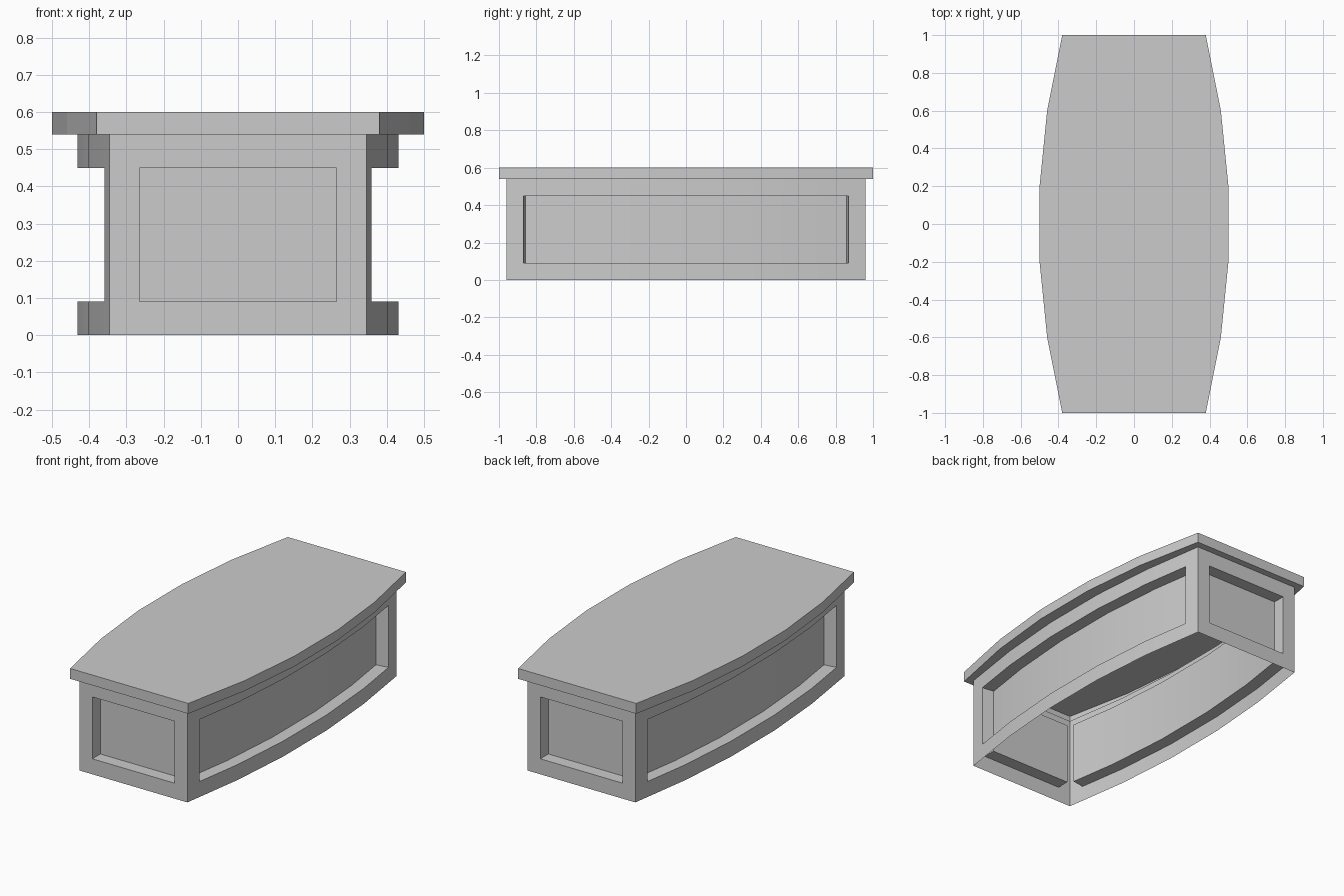
import bpy, bmesh
from mathutils import Vector

if "Cube" in bpy.data.objects:
    bpy.data.objects.remove(bpy.data.objects["Cube"])

LID_Z, TOP_Z = 0.54, 0.60
REC_LO, REC_HI, DEPTH = 0.09, 0.45, 0.074

# Half profiles: (x, y) along one bowed side, widest in the middle
LID_HALF = [(0.38, 1.0), (0.46, 0.6), (0.5, 0.2)]
BODY_HALF = [(0.346, 0.96), (0.403, 0.58), (0.432, 0.2)]


def outline(half):
    """Mirror a quarter profile into a full counter-clockwise outline."""
    right = [(x, -y) for x, y in half] + half[::-1]
    return [Vector(p) for p in right + [(-x, -y) for x, y in right]]


def finish(bm, name, smooth):
    bmesh.ops.remove_doubles(bm, verts=bm.verts, dist=1e-5)
    mesh = bpy.data.meshes.new(name)
    bm.to_mesh(mesh)
    bm.free()
    obj = bpy.data.objects.new(name, mesh)
    bpy.context.collection.objects.link(obj)
    if smooth:
        bpy.ops.object.select_all(action='DESELECT')
        obj.select_set(True)
        bpy.context.view_layer.objects.active = obj
        bpy.ops.object.shade_smooth_by_angle(angle=0.5)


def face(bm, *pts):
    bm.faces.new([bm.verts.new(p) for p in pts])


def at(p, z):
    return (p.x, p.y, z)


def strip(bm, path, z0, z1):
    for a, b in zip(path, path[1:]):
        face(bm, at(a, z0), at(b, z0), at(b, z1), at(a, z1))


def panel_wall(bm, path, margin):
    """Single-skin wall along path with one framed, recessed panel."""
    d0 = (path[1] - path[0]).normalized()
    d1 = (path[-1] - path[-2]).normalized()
    outer = [path[0] + d0 * margin] + path[1:-1] + [path[-1] - d1 * margin]
    inner = []
    for i, p in enumerate(outer):
        t = (outer[min(i + 1, len(outer) - 1)] - outer[max(i - 1, 0)]).normalized()
        inner.append(p - Vector((t.y, -t.x)) * DEPTH)
    # Frame rails and stiles
    full = [path[0]] + outer + [path[-1]]
    strip(bm, full, 0, REC_LO)
    strip(bm, full, REC_HI, LID_Z)
    strip(bm, full[:2], REC_LO, REC_HI)
    strip(bm, full[-2:], REC_LO, REC_HI)
    # Sunken panel and its reveals
    strip(bm, inner, REC_LO, REC_HI)
    strip(bm, [outer[0], inner[0]], REC_LO, REC_HI)
    strip(bm, [inner[-1], outer[-1]], REC_LO, REC_HI)
    for i in range(len(outer) - 1):
        a, b, c, d = outer[i], outer[i + 1], inner[i + 1], inner[i]
        face(bm, at(a, REC_LO), at(b, REC_LO), at(c, REC_LO), at(d, REC_LO))
        face(bm, at(d, REC_HI), at(c, REC_HI), at(b, REC_HI), at(a, REC_HI))


lid, body = outline(LID_HALF), outline(BODY_HALF)

# Lid: top, edge and overhang underside, hollow above the body
bm = bmesh.new()
face(bm, *[at(p, TOP_Z) for p in lid])
strip(bm, lid + lid[:1], LID_Z, TOP_Z)
for i in range(len(lid)):
    j = (i + 1) % len(lid)
    face(bm, at(lid[j], LID_Z), at(lid[i], LID_Z), at(body[i], LID_Z), at(body[j], LID_Z))
finish(bm, "lid", False)

# Body: two bowed sides and two flat ends, open underneath
bm = bmesh.new()
panel_wall(bm, body[:6], 0.092)
panel_wall(bm, body[5:7], 0.081)
panel_wall(bm, body[6:], 0.092)
panel_wall(bm, [body[11], body[0]], 0.081)
finish(bm, "panelled_body", True)
